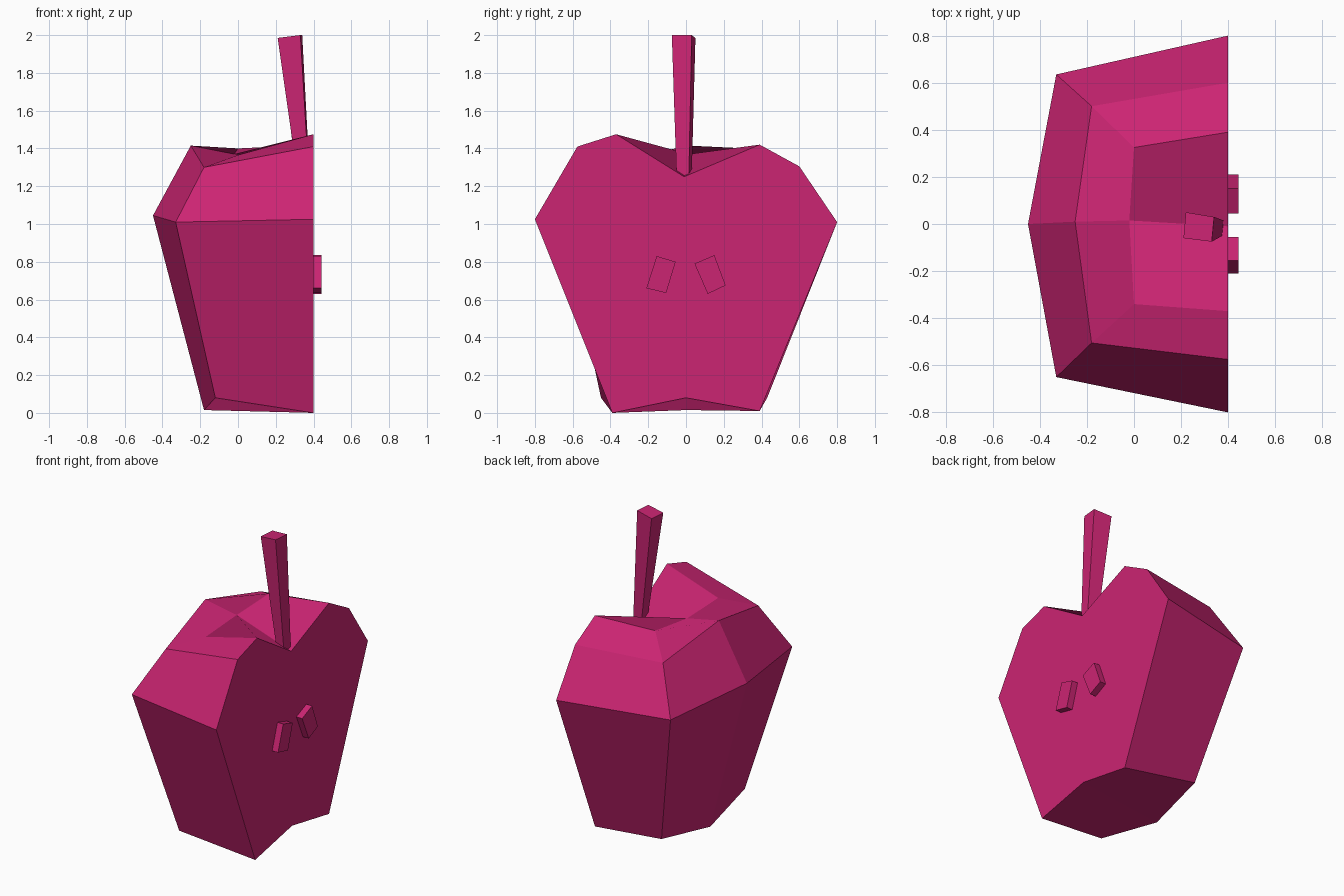
import bpy
import bmesh

default_cube = bpy.data.objects.get("Cube")
if default_cube:
    bpy.data.objects.remove(default_cube, do_unlink=True)

# Single flat colour
CUT_X = 0.4
magenta = bpy.data.materials.new("magenta")
magenta.use_nodes = True
colour = (0.6, 0.018, 0.17, 1)
magenta.diffuse_color = colour
for node in magenta.node_tree.nodes:
    if node.type == "BSDF_PRINCIPLED":
        node.inputs["Base Color"].default_value = colour


def finish(name, bm):
    """Turn a bmesh into a flat shaded, coloured object."""
    bmesh.ops.recalc_face_normals(bm, faces=bm.faces[:])
    mesh = bpy.data.meshes.new(name)
    bm.to_mesh(mesh)
    bm.free()
    mesh.materials.append(magenta)
    part = bpy.data.objects.new(name, mesh)
    bpy.context.scene.collection.objects.link(part)
    return part


def prism(name, start, end):
    """Join two four-sided loops into a closed block."""
    bm = bmesh.new()
    first = [bm.verts.new(p) for p in start]
    last = [bm.verts.new(p) for p in end]
    bm.faces.new(first)
    bm.faces.new(last)
    for i in range(len(first)):
        j = (i + 1) % len(first)
        bm.faces.new((first[i], first[j], last[j], last[i]))
    return finish(name, bm)


def half_ring(bm, side_x, mid_x, ys, zs):
    """Five corners running from the cut, round the skin, back to the cut."""
    xs = (CUT_X, side_x, mid_x, side_x, CUT_X)
    return [bm.verts.new(p) for p in zip(xs, ys, zs)]


# Halved fruit: base, shoulder, crown and rim of the hollow
bm = bmesh.new()
rings = [
    half_ring(bm, -0.12, -0.18, (-0.39, -0.45, 0, 0.43, 0.39), (0, 0.08, 0.015, 0.08, 0.01)),
    half_ring(bm, -0.33, -0.45, (-0.8, -0.65, 0, 0.635, 0.8), (1.025, 1.01, 1.045, 1.01, 1.01)),
    half_ring(bm, -0.18, -0.25, (-0.575, -0.505, 0.01, 0.5, 0.6), (1.41, 1.3, 1.415, 1.3, 1.305)),
    half_ring(bm, 0, -0.02, (-0.37, -0.34, 0.015, 0.325, 0.39), (1.475, 1.365, 1.37, 1.4, 1.42)),
]
for low, high in zip(rings, rings[1:]):
    for i in range(len(low) - 1):
        bm.faces.new((low[i], low[i + 1], high[i + 1], high[i]))

# Hollows at the top and bottom, then the flat cut
dip = bm.verts.new((CUT_X, -0.01, 1.25))
notch = bm.verts.new((CUT_X, 0, 0.08))
for ring, centre in ((rings[0], notch), (rings[-1], dip)):
    bm.faces.new((ring[0], ring[1], ring[2], centre))
    bm.faces.new((ring[2], ring[3], ring[4], centre))
outline = [r[0] for r in rings] + [dip] + [r[-1] for r in reversed(rings)] + [notch]
bm.faces.new(outline)
finish("fruit_half", bm)

# Tapered, leaning stem
prism("stem",
      [(0.31, 0.03, 1.25), (0.38, 0.015, 1.25), (0.375, -0.05, 1.25), (0.315, -0.04, 1.25)],
      [(0.22, 0.05, 1.985), (0.34, 0.03, 2), (0.33, -0.075, 2), (0.21, -0.06, 1.985)])

# Seeds standing out of the cut
seeds = {
    "seed_front": [(-0.155, 0.83), (-0.055, 0.8), (-0.105, 0.635), (-0.21, 0.66)],
    "seed_back": [(0.045, 0.79), (0.15, 0.835), (0.21, 0.675), (0.115, 0.63)],
}
for name, corners in seeds.items():
    prism(name, [(CUT_X - 0.02, y, z) for y, z in corners],
          [(CUT_X + 0.043, y, z) for y, z in corners])
